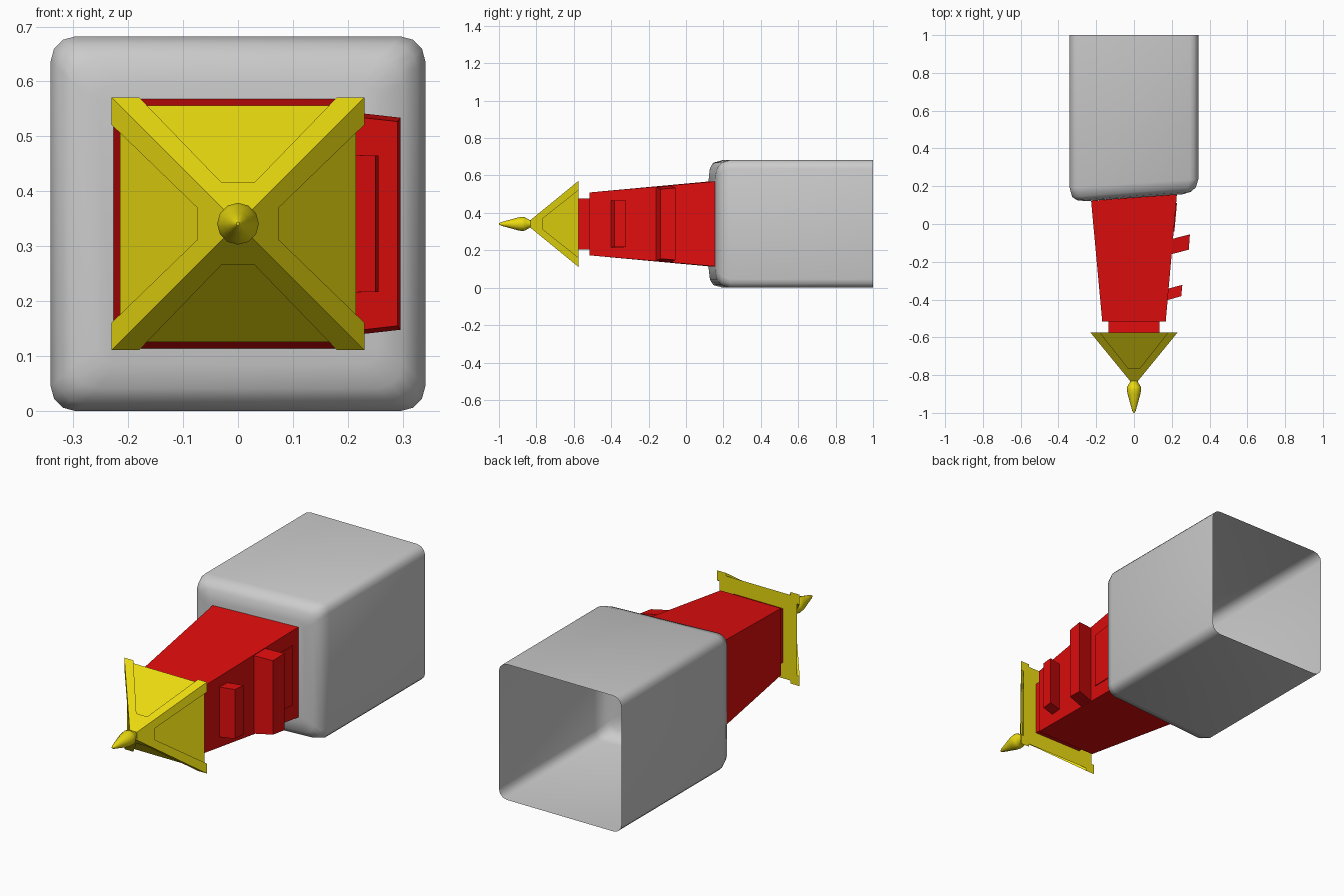
import bpy, bmesh, math
from mathutils import Matrix, Vector

if "Cube" in bpy.data.objects:
    bpy.data.objects.remove(bpy.data.objects["Cube"])

CZ = 0.341  # height of the long axis


def material(name, rgb):
    m = bpy.data.materials.new(name)
    m.diffuse_color = (*rgb, 1)
    m.use_nodes = True
    m.node_tree.nodes["Principled BSDF"].inputs["Base Color"].default_value = m.diffuse_color
    return m


RED = material("red", (0.75, 0.004, 0.004))
YELLOW = material("yellow", (0.82, 0.70, 0.005))


def finish(bm, name, mat=None, smooth=None):
    bmesh.ops.remove_doubles(bm, verts=bm.verts, dist=1e-5)
    bmesh.ops.recalc_face_normals(bm, faces=bm.faces)
    me = bpy.data.meshes.new(name)
    bm.to_mesh(me)
    bm.free()
    ob = bpy.data.objects.new(name, me)
    bpy.context.collection.objects.link(ob)
    if mat:
        me.materials.append(mat)
    if smooth:
        bpy.context.view_layer.objects.active = ob
        ob.select_set(True)
        bpy.ops.object.shade_smooth_by_angle(angle=math.radians(smooth))
        ob.select_set(False)
    return ob


def loft(rings, name, mat=None, smooth=None, caps=(True, True)):
    """Skin a list of equally long point rings."""
    bm = bmesh.new()
    loops = [[bm.verts.new(p) for p in r] for r in rings]
    n = len(rings[0])
    for a, b in zip(loops, loops[1:]):
        for i in range(n):
            j = (i + 1) % n
            bm.faces.new((a[i], a[j], b[j], b[i]))
    if caps[0]:
        bm.faces.new(loops[0])
    if caps[1]:
        bm.faces.new(loops[-1])
    return finish(bm, name, mat, smooth)


def rounded_ring(half, rad, y, skew):
    pts = []
    for q in range(4):
        for k in range(4):
            a = math.pi / 2 * (q + k / 3)
            sx, sz = ((1, 1), (-1, 1), (-1, -1), (1, -1))[q]
            x = sx * (half - rad) + rad * math.cos(a)
            z = sz * (half - rad) + rad * math.sin(a)
            pts.append((x, y + skew * x, CZ + z))
    return pts


def square_ring(half, y, skew=0):
    return [(x * half, y + skew * x * half, CZ + z * half)
            for x, z in ((1, 1), (-1, 1), (-1, -1), (1, -1))]


# Grey shell, open at the back, with a slanted soft front
loft([rounded_ring(0.341, 0.045, 1.0, 0),
      rounded_ring(0.341, 0.045, 0.215, 0.066),
      rounded_ring(0.327, 0.045, 0.168, 0.078),
      rounded_ring(0.300, 0.045, 0.148, 0.074),
      rounded_ring(0.255, 0.030, 0.139, 0.070)],
     "grey_shell", None, 60, caps=(False, True))


def body_half(y):
    return 0.2145 + 0.09 * y


# Red tapered body and its neck
loft([square_ring(0.227, 0.139, 0.072), square_ring(body_half(-0.515), -0.515)],
     "tapered_body", RED)
loft([square_ring(0.136, -0.515), square_ring(0.136, -0.576)], "neck", RED)


# Blocks on the right side: plan outline (x, y, half height) swept in z
def side_block(name, plan):
    loft([[(x, y, CZ - h) for x, y, h in plan],
          [(x, y, CZ + h) for x, y, h in plan]], name, RED)


side_block("large_side_block", [(0.185, -0.163, 0.198), (0.290, -0.136, 0.186),
                                (0.296, -0.055, 0.193), (0.190, -0.082, 0.205)])
side_block("small_side_block", [(0.165, -0.406, 0.126), (0.250, -0.382, 0.124),
                                (0.256, -0.322, 0.124), (0.170, -0.345, 0.126)])
side_block("side_panel", [(0.19, -0.04, 0.14),
                          (body_half(-0.04) + 0.003, -0.04, 0.14),
                          (body_half(0.11) + 0.003, 0.11, 0.15),
                          (0.19, 0.11, 0.15)])

# Yellow pyramid: one ribbed side with a sunken panel, turned four times
YB, YT, B, T = -0.575, -0.832, 0.23, 0.02
STEP = 0.015


def slope_y(v):
    return YB + (YT - YB) * (B - v) / (B - T)


bm = bmesh.new()
base = []
for q in range(4):
    rot = Matrix.Rotation(q * math.pi / 2, 3, 'Y')

    def vert(u, v, y):
        return bm.verts.new(rot @ Vector((u, y, v)) + Vector((0, 0, CZ)))

    def pair(u, v, y):
        return vert(-u, v, y), vert(u, v, y)

    corner, rib = pair(B, B, YB), pair(0.18, B, YB)
    inner, tip = pair(0.03, 0.075, slope_y(0.075)), pair(T, T, YT)
    low, low_in = pair(0.18, B - STEP, YB), pair(0.03, 0.075 - STEP, slope_y(0.075))
    for s in (0, 1):
        bm.faces.new((corner[s], rib[s], inner[s], tip[s]))   # rib
        bm.faces.new((rib[s], low[s], low_in[s], inner[s]))   # step wall
    bm.faces.new((inner[0], inner[1], tip[1], tip[0]))
    bm.faces.new((inner[0], inner[1], low_in[1], low_in[0]))
    bm.faces.new((low[0], low[1], low_in[1], low_in[0]))
    base += [v.co.copy() for v in (corner[0], rib[0], low[0], low[1], rib[1])]
bm.faces.new([bm.verts.new(p) for p in base])
bm.faces.new([bm.verts.new(p) for p in square_ring(T, YT)])
finish(bm, "ribbed_pyramid", YELLOW)

# Spike at the tip
profile = [(-0.815, 0.022), (-0.835, 0.020), (-0.862, 0.036), (-0.875, 0.038),
           (-0.90, 0.034), (-0.95, 0.020), (-0.99, 0.009), (-1.0, 0.003)]
loft([[(r * math.cos(a), y, CZ + r * math.sin(a))
       for a in (math.tau * k / 12 for k in range(12))] for y, r in profile],
     "tip_spike", YELLOW, 50)
